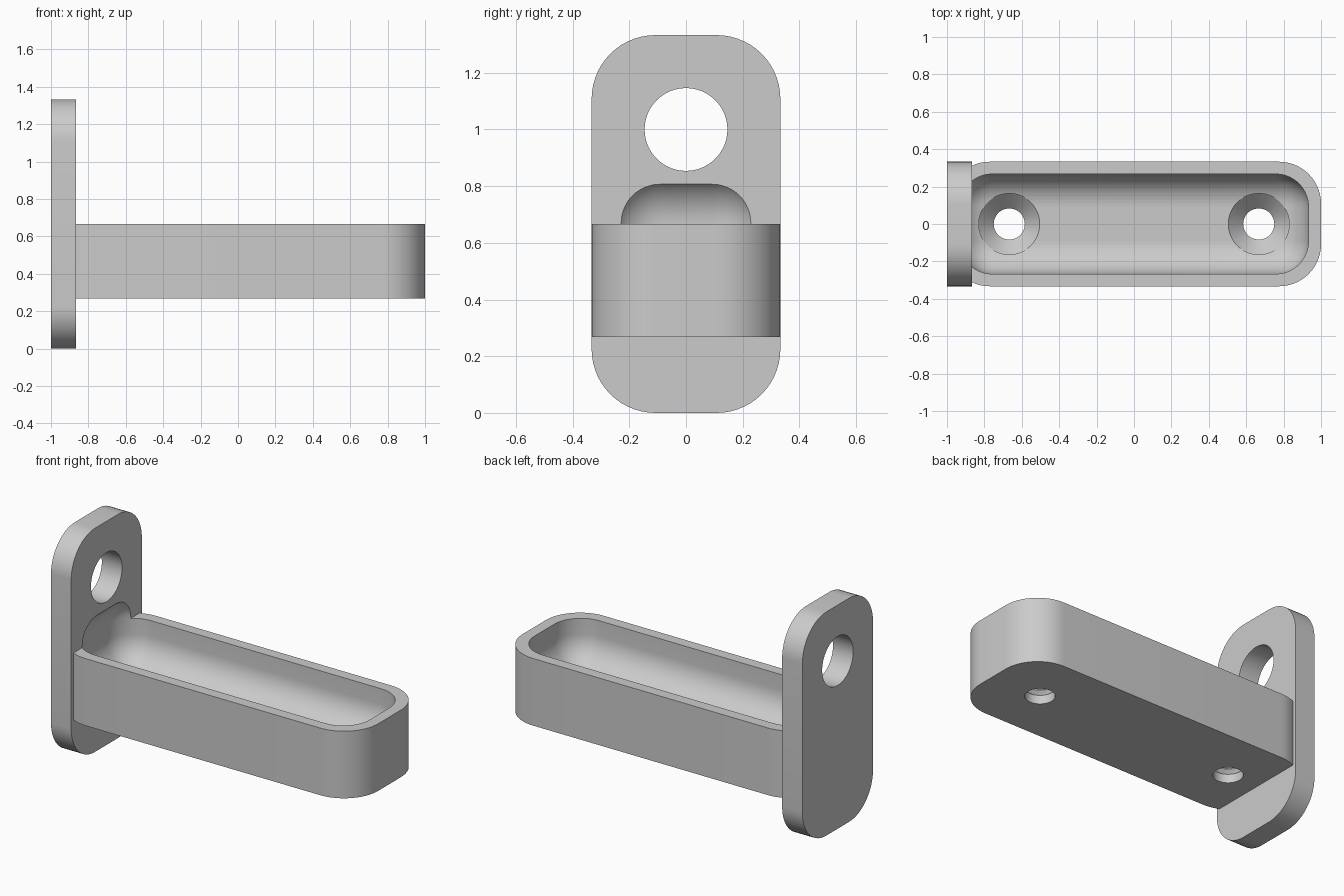
import bpy
import bmesh
import math
from mathutils import Matrix, Vector

if "Cube" in bpy.data.objects:
    bpy.data.objects.remove(bpy.data.objects["Cube"], do_unlink=True)

grey = bpy.data.materials.new("light_grey")
grey.use_nodes = True
grey.diffuse_color = (0.6, 0.6, 0.6, 1)
grey.node_tree.nodes["Principled BSDF"].inputs["Base Color"].default_value = (0.6, 0.6, 0.6, 1)


def finish(bm, name):
    bmesh.ops.recalc_face_normals(bm, faces=bm.faces)
    mesh = bpy.data.meshes.new(name)
    bm.to_mesh(mesh)
    bm.free()
    mesh.materials.append(grey)
    obj = bpy.data.objects.new(name, mesh)
    bpy.context.collection.objects.link(obj)
    return obj


def rounded_box(name, low, high, radius, axis=None):
    """Box with edges along one axis rounded, or every edge if axis is None."""
    low, high = Vector(low), Vector(high)
    bm = bmesh.new()
    bmesh.ops.create_cube(bm, size=1)
    bmesh.ops.transform(bm, verts=bm.verts, matrix=Matrix.LocRotScale((low + high) / 2, None, high - low))
    edges = [e for e in bm.edges if axis is None
             or abs((e.verts[0].co - e.verts[1].co).normalized()[axis]) > 0.9]
    bmesh.ops.bevel(bm, geom=edges, offset=radius, offset_type='OFFSET',
                    segments=14, profile=0.5, affect='EDGES')
    return finish(bm, name)


def lathe(name, profile, matrix):
    """Closed solid turned around z from (radius, height) points."""
    bm = bmesh.new()
    steps = 64
    rings = [[bm.verts.new((r * math.cos(math.tau * i / steps), r * math.sin(math.tau * i / steps), z))
              for i in range(steps)] for r, z in profile]
    for a, b in zip(rings, rings[1:]):
        for i in range(steps):
            j = (i + 1) % steps
            bm.faces.new((a[i], a[j], b[j], b[i]))
    bm.faces.new(rings[0])
    bm.faces.new(rings[-1])
    bm.transform(matrix)
    return finish(bm, name)


def combine(target, other, operation):
    mod = target.modifiers.new(other.name, 'BOOLEAN')
    mod.operation, mod.solver, mod.object = operation, 'EXACT', other
    bpy.context.view_layer.objects.active = target
    bpy.ops.object.modifier_apply(modifier=mod.name)
    bpy.data.objects.remove(other, do_unlink=True)


# Upright end plate joined to the tray block
bracket = rounded_box("tray_bracket", (-1, -0.333, 0), (-0.867, 0.333, 1.333), 0.225, axis=0)
tray = rounded_box("tray_block", (-0.995, -0.333, 0.267), (1, 0.333, 0.667), 0.225, axis=2)
combine(bracket, tray, 'UNION')

# Hollow of the tray, which also scoops into the plate
hollow = rounded_box("hollow", (-0.933, -0.267, 0.4), (0.933, 0.267, 0.845), 0.175)
combine(bracket, hollow, 'DIFFERENCE')

# Hanging hole through the plate
hole = lathe("hanging_hole", [(0.146, -0.3), (0.146, 0.3)],
             Matrix.Translation((-0.933, 0, 1)) @ Matrix.Rotation(math.pi / 2, 4, 'Y'))
combine(bracket, hole, 'DIFFERENCE')

# Countersunk screw holes in the tray floor
for x in (-0.667, 0.667):
    screw = lathe("screw_hole", [(0.083, 0.2), (0.083, 0.32), (0.163, 0.4), (0.163, 0.6)],
                  Matrix.Translation((x, 0, 0)))
    combine(bracket, screw, 'DIFFERENCE')

# Smooth the rounded walls, keep the rims crisp
bpy.ops.object.select_all(action='DESELECT')
bracket.select_set(True)
bpy.context.view_layer.objects.active = bracket
bpy.ops.object.shade_smooth_by_angle(angle=math.radians(25))
